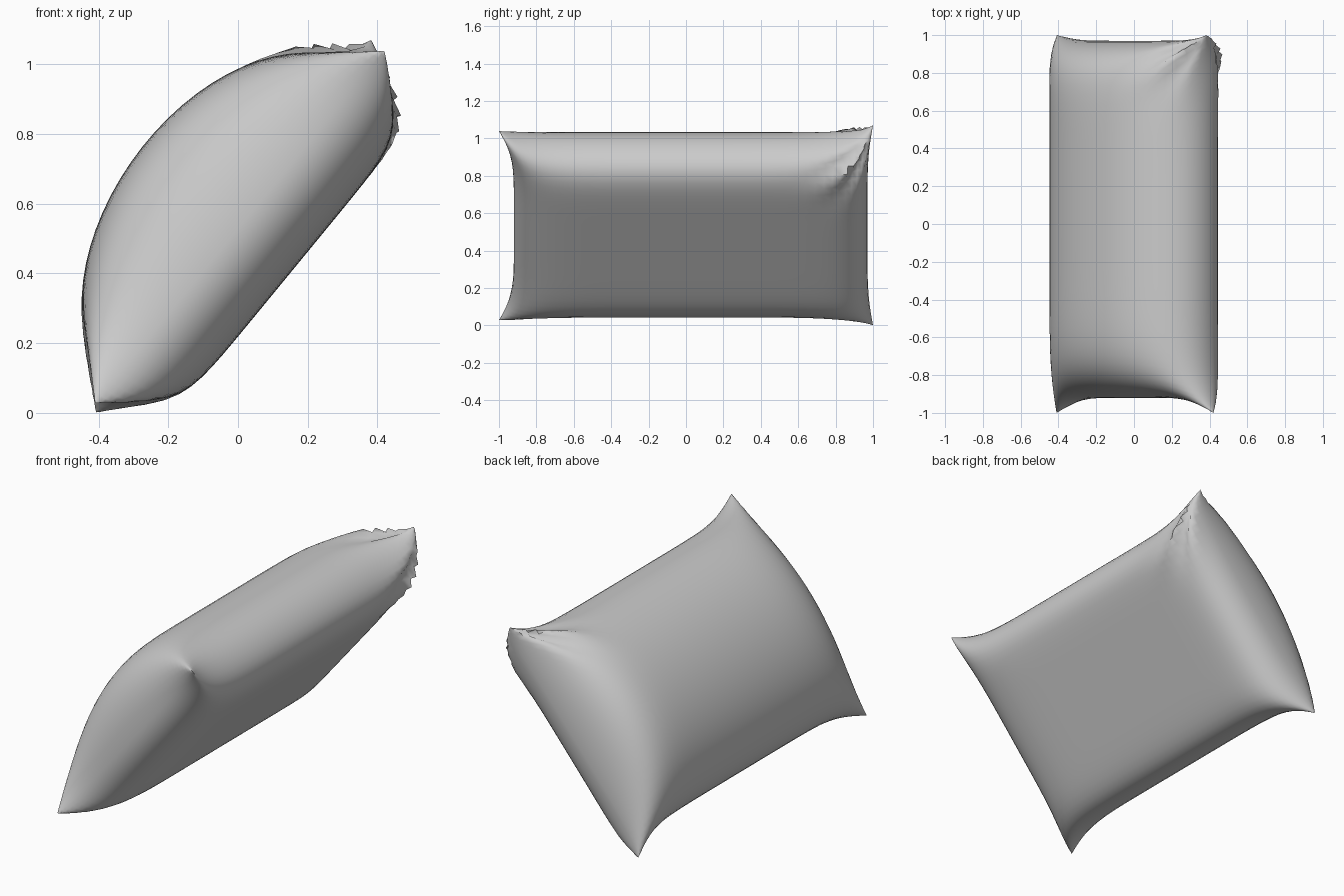
import bpy, bmesh, math
from mathutils import Vector

if "Cube" in bpy.data.objects:
    bpy.data.objects.remove(bpy.data.objects["Cube"])

NU, NV = 32, 44
MID = Vector((0.005, 0, 0.545))            # centre of the leaning seam plane
ALONG = Vector((0.635, 0, 0.773))          # up the lean
OUT = Vector((-0.773, 0, 0.635))           # towards the plump face


def dome(t, k):
    return math.sqrt(max(0.0, 1 - abs(t) ** k))


def cushion_point(u, v, side):
    # seam outline: edges pulled in between the four pointed ears
    s = 0.654 * u * (1 - 0.13 * (1 - abs(v) ** 7))
    y = v * (1 - (0.08 if v < 0 else 0.03) * (1 - abs(u) ** 5))
    # plump upper face, flatter boxy lower face
    if side > 0:
        n = 0.362 * dome(u - 0.03 * (1 - u * u), 2) * dome(v, 7 if v < 0 else 10)
    else:
        n = -0.196 * dome(u, 8) * dome(v, 8 if v < 0 else 12)
    # twisted ears at the back end
    ear = max(0, v) ** 16 * abs(u) ** 10
    s += 0.02 * ear * min(u, 0)
    n += ear * (0.05 if u > 0 else -0.02)
    # gathered folds running into the upper back ear
    d = math.hypot((u - 1) * 0.65, v - 1)
    a = math.atan2(1 - v, (1 - u) * 0.65 + 1e-6)
    rim = dome(u, 2) * dome(v, 2)
    n += side * 0.05 * math.sin(a * 9) * math.exp(-(d / 0.22) ** 2) * min(1, rim * 4)
    return MID + ALONG * s + OUT * n + Vector((0, y, 0))


# cushion: two faces sharing one seam
bm = bmesh.new()
grids = {}
for side in (1, -1):
    for i in range(NU + 1):
        for j in range(NV + 1):
            on_seam = i in (0, NU) or j in (0, NV)
            if side < 0 and on_seam:
                grids[side, i, j] = grids[1, i, j]
                continue
            u = math.sin(math.pi * (i / NU - 0.5))
            v = math.sin(math.pi * (j / NV - 0.5))
            grids[side, i, j] = bm.verts.new(cushion_point(u, v, side))
    for i in range(NU):
        for j in range(NV):
            q = [grids[side, i + a, j + b] for a, b in ((0, 0), (1, 0), (1, 1), (0, 1))]
            bm.faces.new(q if side > 0 else q[::-1])
bmesh.ops.recalc_face_normals(bm, faces=bm.faces)

# rest the lowest ear on the ground
low = min(p.co.z for p in bm.verts)
bmesh.ops.translate(bm, verts=bm.verts, vec=(0, 0, -low))

mesh = bpy.data.meshes.new("cushion")
bm.to_mesh(mesh)
bm.free()
cushion = bpy.data.objects.new("cushion", mesh)
bpy.context.collection.objects.link(cushion)
bpy.context.view_layer.objects.active = cushion
cushion.select_set(True)
bpy.ops.object.shade_smooth_by_angle(angle=math.radians(60))
